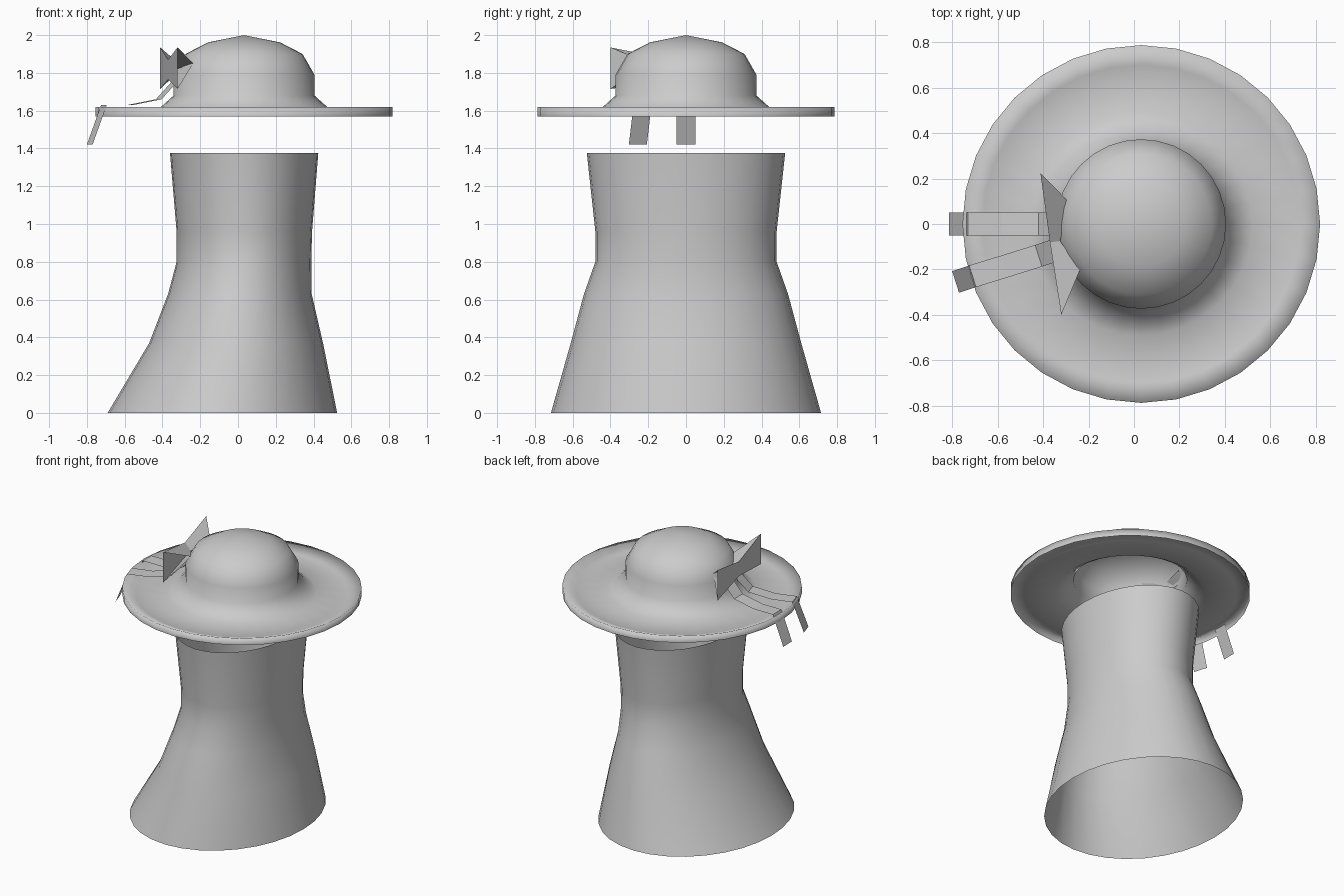
import bpy, bmesh, math
from mathutils import Vector

if "Cube" in bpy.data.objects:
    bpy.data.objects.remove(bpy.data.objects["Cube"])

N = 32


def make_object(name, verts, faces, smooth=False):
    mesh = bpy.data.meshes.new(name)
    mesh.from_pydata(verts, [], faces)
    bm = bmesh.new()
    bm.from_mesh(mesh)
    bmesh.ops.recalc_face_normals(bm, faces=bm.faces)
    bm.to_mesh(mesh)
    bm.free()
    for p in mesh.polygons:
        p.use_smooth = smooth
    obj = bpy.data.objects.new(name, mesh)
    bpy.context.collection.objects.link(obj)
    return obj


def loft(name, rings, apex=None):
    """Open shell through elliptical rings (x centre, x radius, y radius, z)."""
    verts, faces = [], []
    for cx, rx, ry, z in rings:
        for i in range(N):
            a = 2 * math.pi * i / N
            verts.append((cx + rx * math.cos(a), ry * math.sin(a), z))
    for k in range(len(rings) - 1):
        for i in range(N):
            j = (i + 1) % N
            faces.append((k * N + i, k * N + j, (k + 1) * N + j, (k + 1) * N + i))
    if apex:
        verts.append(apex)
        base = (len(rings) - 1) * N
        faces += [(base + i, base + (i + 1) % N, len(verts) - 1) for i in range(N)]
    return make_object(name, verts, faces, True)


def ribbon(name, path, width):
    """Flat strip following a path, widened sideways in plan."""
    pts = [Vector(p) for p in path]
    d = pts[-1] - pts[0]
    side = Vector((-d.y, d.x, 0)).normalized() * width / 2
    verts = [v for p in pts for v in (p - side, p + side)]
    faces = [(2 * i, 2 * i + 1, 2 * i + 3, 2 * i + 2) for i in range(len(pts) - 1)]
    return make_object(name, verts, faces)


def bow_loop(name, knot, mouth):
    """Open three-sided funnel from the knot to the loop's mouth."""
    faces = [(i, (i + 1) % 3, 3 + (i + 1) % 3, 3 + i) for i in range(3)]
    return make_object(name, knot + mouth, faces)


# Flared dress body, open at both ends: (x min, x max, y radius, z)
dress = [(-0.69, 0.525, 0.715, 0), (-0.47, 0.45, 0.61, 0.37),
         (-0.37, 0.39, 0.54, 0.63), (-0.325, 0.388, 0.48, 0.80),
         (-0.325, 0.392, 0.48, 0.96), (-0.36, 0.425, 0.525, 1.375)]
loft("dress", [((a + b) / 2, (b - a) / 2, ry, z) for a, b, ry, z in dress])

# Hat: turned-down lip, dished brim and domed crown as one shell
HX = 0.032
hat = [(0.787, 1.57), (0.787, 1.62), (0.70, 1.585), (0.49, 1.59), (0.44, 1.62),
       (0.373, 1.68), (0.373, 1.79), (0.31, 1.90), (0.19, 1.962)]
loft("hat", [(HX, r, r, z) for r, z in hat], (HX, 0, 2.0))

# Bow on the side of the crown
knot = [(-0.37, -0.08, 1.87), (-0.37, -0.08, 1.765), (-0.325, -0.075, 1.82)]
bow_loop("bow_loop_back", knot,
         [(-0.412, 0.225, 1.935), (-0.412, 0.225, 1.715), (-0.29, 0.10, 1.83)])
bow_loop("bow_loop_front", knot,
         [(-0.32, -0.40, 1.935), (-0.32, -0.40, 1.715), (-0.237, -0.20, 1.85)])

# Ribbon tails draped over the brim
ribbon("ribbon_tail_back",
       [(-0.33, 0.0, 1.76), (-0.42, 0.0, 1.66), (-0.58, 0.0, 1.63),
        (-0.73, 0.0, 1.63), (-0.815, 0.0, 1.42)], 0.10)
ribbon("ribbon_tail_front",
       [(-0.33, -0.11, 1.76), (-0.42, -0.14, 1.66), (-0.57, -0.187, 1.63),
        (-0.71, -0.23, 1.63), (-0.785, -0.255, 1.42)], 0.10)
